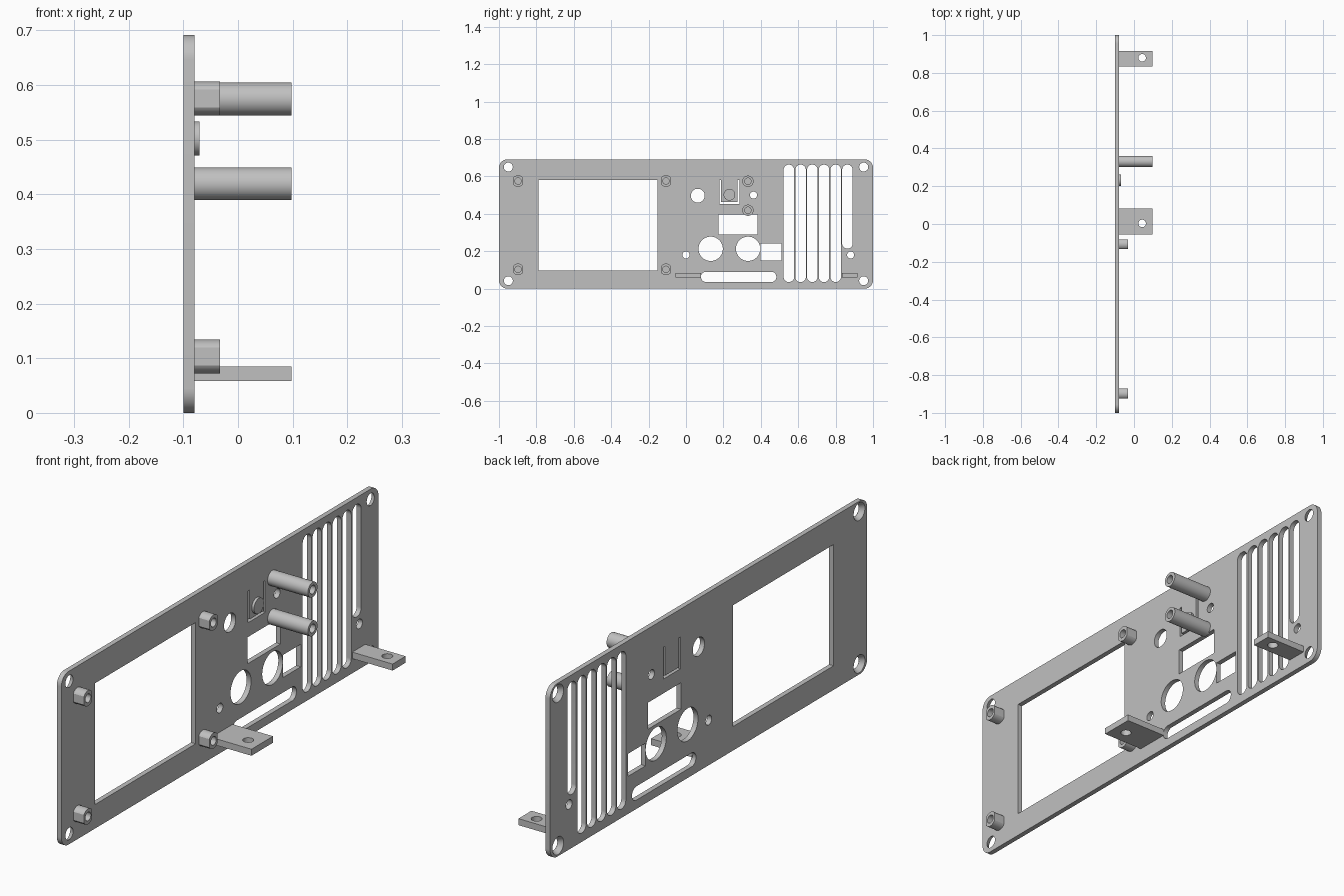
import bpy, bmesh, math
from mathutils import Matrix, Vector

if "Cube" in bpy.data.objects:
    bpy.data.objects.remove(bpy.data.objects["Cube"])

GREY = bpy.data.materials.new("plain grey")
GREY.use_nodes = True
colour = (0.53, 0.53, 0.53, 1)
GREY.diffuse_color = colour
GREY.node_tree.nodes["Principled BSDF"].inputs["Base Color"].default_value = colour

# Maps outline (u, v) and depth w to the world: depth along x, or along z
ALONG_X = Matrix(((0, 0, 1, 0), (1, 0, 0, 0), (0, 1, 0, 0), (0, 0, 0, 1)))
ALONG_Z = Matrix.Identity(4)


def circle(u, v, r, n=40, flat=1.0):
    """Circle outline, optionally with flats at both sides."""
    pts = []
    for i in range(n):
        a = math.tau * (i + 0.5) / n
        du = max(-flat, min(flat, r * math.cos(a)))
        pts.append((u + du, v + r * math.sin(a)))
    return pts


def rect(u0, u1, v0, v1, r=0, n=10):
    """Rectangle outline, optionally with rounded corners."""
    if not r:
        return [(u0, v0), (u1, v0), (u1, v1), (u0, v1)]
    pts = []
    corners = [(u1 - r, v1 - r), (u0 + r, v1 - r), (u0 + r, v0 + r), (u1 - r, v0 + r)]
    for k, (cu, cv) in enumerate(corners):
        for i in range(n + 1):
            a = math.pi / 2 * (k + i / n)
            pts.append((cu + r * math.cos(a), cv + r * math.sin(a)))
    return pts


def slot(u0, u1, v0, v1):
    return rect(u0, u1, v0, v1, 0.49 * min(u1 - u0, v1 - v0))


def plate(name, loops, w0, w1, axis=ALONG_X):
    """Extrude an outline with holes between two depths."""
    curve = bpy.data.curves.new(name, 'CURVE')
    curve.dimensions = '2D'
    curve.fill_mode = 'BOTH'
    curve.extrude = (w1 - w0) / 2
    for loop in loops:
        s = curve.splines.new('POLY')
        s.points.add(len(loop) - 1)
        for p, (u, v) in zip(s.points, loop):
            p.co = (u, v, 0, 1)
        s.use_cyclic_u = True
    temp = bpy.data.objects.new(name + "_outline", curve)
    bpy.context.collection.objects.link(temp)
    graph = bpy.context.evaluated_depsgraph_get()
    mesh = bpy.data.meshes.new_from_object(temp.evaluated_get(graph))
    bpy.data.objects.remove(temp)
    mesh.transform(axis @ Matrix.Translation((0, 0, (w0 + w1) / 2)))
    bm = bmesh.new()
    bm.from_mesh(mesh)
    bmesh.ops.remove_doubles(bm, verts=bm.verts, dist=1e-5)
    bmesh.ops.recalc_face_normals(bm, faces=bm.faces)
    bm.to_mesh(mesh)
    bm.free()
    mesh.name = name
    mesh.materials.clear()
    mesh.materials.append(GREY)
    ob = bpy.data.objects.new(name, mesh)
    bpy.context.collection.objects.link(ob)
    return ob


BACK, FACE, END = -0.1, -0.08, 0.098
SINK = FACE - 0.004

# Panel with its openings
screws = [(y, z) for y in (-0.95, 0.95) for z in (0.042, 0.65)]
loops = [rect(-1, 1, 0, 0.691, 0.045)]
loops += [circle(y, z, 0.024) for y, z in screws]
loops.append(rect(-0.788, -0.153, 0.096, 0.58))           # display window
loops.append(rect(0.174, 0.382, 0.29, 0.396))             # connector openings
loops.append(rect(0.398, 0.51, 0.15, 0.24))
loops += [circle(y, 0.213, 0.065, 56) for y in (0.132, 0.332)]
loops.append(circle(0.063, 0.497, 0.037))
loops += [circle(y, z, 0.019) for y, z in ((0, 0.18), (0.88, 0.18), (0.361, 0.5))]
loops.append(slot(0.08, 0.483, 0.035, 0.09))              # lower slot
for i in range(6):                                        # vent slots
    y = 0.55 + i * 0.0626
    loops.append(slot(y - 0.028, y + 0.028, 0.214 if i == 5 else 0.035, 0.663))
L, R, B, T, G = 0.178, 0.286, 0.453, 0.58, 0.01           # cut around the button flap
loops.append([(L, T), (L, B), (R, B), (R, T), (R - G, T), (R - G, B + G),
              (L + G, B + G), (L + G, T)])
panel = plate("panel", loops, BACK, FACE)

# Countersinks on the outer side of the corner holes
bm = bmesh.new()
for y, z in screws:
    place = Matrix.Translation((-0.091, y, z)) @ Matrix.Rotation(math.pi / 2, 4, 'Y')
    bmesh.ops.create_cone(bm, cap_ends=True, segments=40, radius1=0.036,
                          radius2=0.0245, depth=0.02, matrix=place)
cut_mesh = bpy.data.meshes.new("countersink_cutter")
bm.to_mesh(cut_mesh)
bm.free()
cutter = bpy.data.objects.new("countersink_cutter", cut_mesh)
cutter.hide_render = True
bpy.context.collection.objects.link(cutter)
mod = panel.modifiers.new("countersinks", 'BOOLEAN')
mod.operation = 'DIFFERENCE'
mod.solver = 'EXACT'
mod.object = cutter
bpy.context.view_layer.objects.active = panel
bpy.ops.object.modifier_apply(modifier=mod.name)
bpy.data.objects.remove(cutter)

parts = [panel]

# Short display standoffs with flattened sides
for side, y in (("right", -0.898), ("left", -0.107)):
    for level, z in (("lower", 0.103), ("upper", 0.575)):
        parts.append(plate(f"{level}_{side}_standoff",
                           [circle(y, z, 0.031, flat=0.026), circle(y, z, 0.017)],
                           SINK, -0.033))

# Long board posts
for level, z in (("lower", 0.419), ("upper", 0.574)):
    parts.append(plate(f"{level}_post", [circle(0.331, z, 0.03), circle(0.331, z, 0.017)],
                       SINK, END))

# Button boss on the flap
parts.append(plate("button_boss", [circle(0.232, 0.502, 0.031)], SINK, -0.07))

# Mounting tabs with a screw hole
for name, y0, y1, hole in (("wide_tab", -0.055, 0.081, 0.003), ("narrow_tab", 0.835, 0.917, 0.88)):
    parts.append(plate(name, [rect(SINK, END, y0, y1), circle(0.043, hole, 0.02)],
                       0.0585, 0.0845, ALONG_Z))

# Smooth round walls, sharp corners
bpy.ops.object.select_all(action='DESELECT')
for ob in parts:
    ob.select_set(True)
bpy.context.view_layer.objects.active = panel
bpy.ops.object.shade_smooth_by_angle(angle=math.radians(30))
